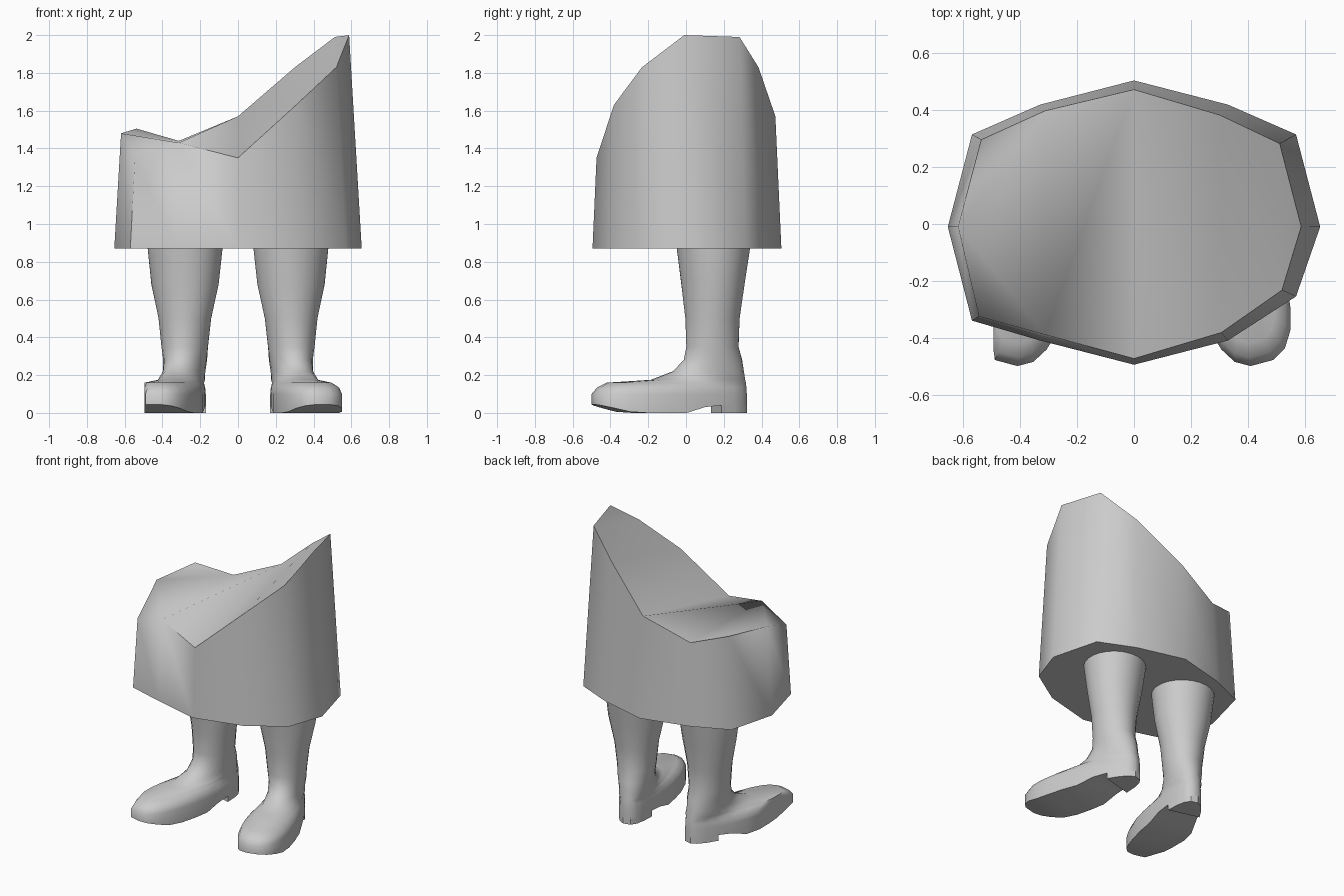
import bpy, bmesh, math
from mathutils import Vector, Matrix

cube = bpy.data.objects.get("Cube")
if cube:
    bpy.data.objects.remove(cube, do_unlink=True)

grey = bpy.data.materials.new("plain grey")
grey.use_nodes = True
grey.diffuse_color = (0.6, 0.6, 0.6, 1)
grey.node_tree.nodes["Principled BSDF"].inputs["Base Color"].default_value = (0.6, 0.6, 0.6, 1)


def finish(bm, name, angle):
    """Turn a bmesh into a shaded object."""
    bmesh.ops.recalc_face_normals(bm, faces=bm.faces)
    mesh = bpy.data.meshes.new(name)
    bm.to_mesh(mesh)
    bm.free()
    mesh.materials.append(grey)
    obj = bpy.data.objects.new(name, mesh)
    bpy.context.collection.objects.link(obj)
    bpy.ops.object.select_all(action='DESELECT')
    obj.select_set(True)
    bpy.context.view_layer.objects.active = obj
    bpy.ops.object.shade_smooth_by_angle(angle=math.radians(angle))
    return obj


def bridge(bm, lower, upper):
    count = len(lower)
    for i in range(count):
        j = (i + 1) % count
        bm.faces.new((lower[i], lower[j], upper[j], upper[i]))


def strip_cap(bm, ring):
    """Close a left-right symmetric ring with crosswise strips."""
    count = len(ring)
    for i in range(count // 2 - 1):
        bm.faces.new((ring[i], ring[i + 1], ring[count - 2 - i], ring[count - 1 - i]))


# Skirt: hem outline (x, y) with the height of the slanted top above each point
HEM_Z = 0.87
outline = [(0, .505, 1.57), (.33, .42, 1.83), (.57, .315, 1.99), (.655, -.01, 2),
           (.57, -.255, 1.83), (.33, -.41, 1.63), (0, -.495, 1.35), (-.33, -.41, 1.43),
           (-.57, -.34, 1.35), (-.655, -.01, 1.48), (-.57, .315, 1.505), (-.33, .42, 1.44)]
bm = bmesh.new()
hem = [bm.verts.new((x, y, HEM_Z)) for x, y, z in outline]
rim = []
for x, y, z in outline:
    taper = 1 - 0.09 * (z - HEM_Z)
    rim.append(bm.verts.new((x * taper, y * taper, z)))
bridge(bm, hem, rim)
bm.faces.new(hem)
# folded top surface
for tri in [(0, 5, 6), (0, 1, 5), (1, 4, 5), (1, 2, 4), (2, 3, 4),
            (0, 6, 7), (0, 7, 11), (11, 7, 9), (7, 8, 9), (11, 9, 10)]:
    bm.faces.new([rim[i] for i in tri])
finish(bm, "skirt", 58)

# Boots: stacked outlines (height, back, front, heel half width, toe half width)
slices = [(.045, -.18, .66, .115, .19), (.10, -.18, .66, .115, .19),
          (.135, -.178, .63, .112, .175), (.16, -.175, .58, .11, .13),
          (.175, -.17, .34, .11, .10), (.22, -.165, .22, .11, .10),
          (.28, -.155, .16, .115, .11), (.35, -.135, .145, .12, .125),
          (.5, -.14, .15, .14, .14), (.68, -.165, .17, .18, .18),
          (HEM_Z, -.195, .195, .2, .2)]
COUNT = 24


def slice_points(back, front, heel, toe, power):
    """Outline along the foot: (forward, sideways) pairs."""
    points = []
    for i in range(COUNT):
        a = 2 * math.pi * (i + 0.5) / COUNT
        u = (1 - math.cos(a)) / 2
        side = math.copysign(abs(math.sin(a)) ** power, math.sin(a))
        points.append((back + (front - back) * u, side * (heel + (toe - heel) * u)))
    return points


def sole_height(f):
    """Raised toe tip, flat ball, raised arch towards the heel."""
    if f > 0.47:
        return 0.045 * (f - 0.47) / 0.19
    return 0.04 * min(1, max(0, (0.18 - f) / 0.13))


def make_boot(side, name, outer_limit):
    turn = Matrix.Rotation(math.radians(15), 3, 'Z')

    def place(f, w, z):
        p = turn @ Vector((w, -f, z)) + Vector((0.28, 0.145, 0))
        return (side * min(p.x, outer_limit), p.y, z)

    bm = bmesh.new()
    rings = []
    for n, (z, back, front, heel, toe) in enumerate(slices):
        pts = slice_points(back, front, heel, toe, 0.75 if z < 0.2 else 1)
        rings.append([bm.verts.new(place(f, w, z if n else sole_height(f))) for f, w in pts])
    for lower, upper in zip(rings, rings[1:]):
        bridge(bm, lower, upper)
    strip_cap(bm, rings[0])
    strip_cap(bm, rings[-1])
    finish(bm, name, 50)

    # heel block under the back of the sole
    z, *shape = slices[0]
    pts = [p for p in slice_points(*shape, 0.75) if p[0] < 0.06]
    bm = bmesh.new()
    low = [bm.verts.new(place(f, w, 0)) for f, w in pts]
    high = [bm.verts.new(place(f, w, 0.05)) for f, w in pts]
    bridge(bm, low, high)
    bm.faces.new(low)
    bm.faces.new(high)
    finish(bm, name + "_heel", 30)


make_boot(1, "left_boot", 1)
make_boot(-1, "right_boot", 0.495)
